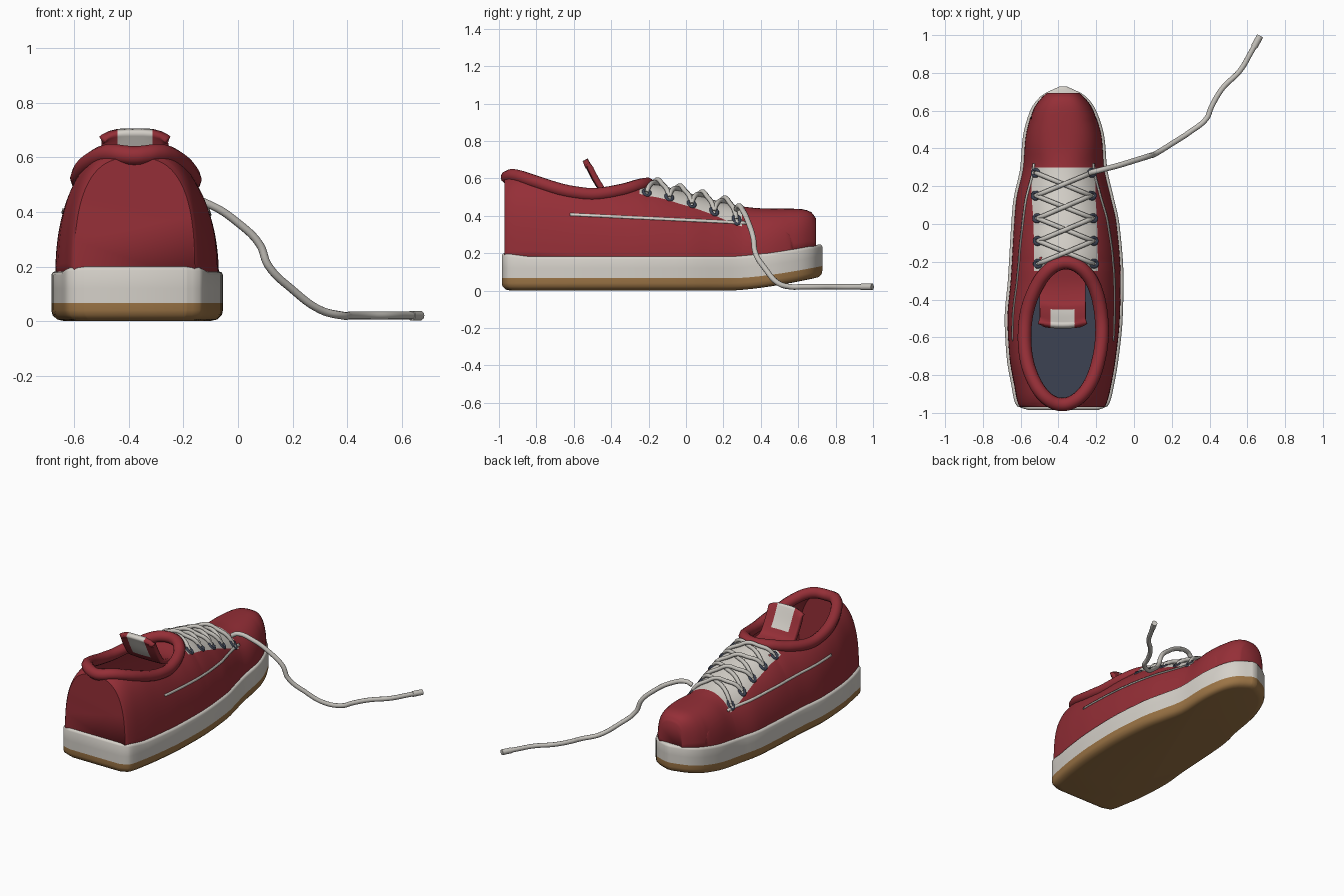
import bpy, bmesh, math

if "Cube" in bpy.data.objects:
    bpy.data.objects.remove(bpy.data.objects["Cube"])

COLORS = {
    "red canvas": (0.30, 0.028, 0.038), "white rubber": (0.66, 0.63, 0.58),
    "lace grey": (0.56, 0.54, 0.50), "tan gum": (0.33, 0.175, 0.06),
    "navy": (0.045, 0.055, 0.085),
}
MATS = {}
for mname, rgb in COLORS.items():
    MATS[mname] = bpy.data.materials.new(mname)
    MATS[mname].diffuse_color = (*rgb, 1)


def curve_fn(pts):
    """Smooth interpolation through (t, value) pairs without overshoot."""
    xs, vs = [p[0] for p in pts], [p[1] for p in pts]
    d = [(vs[i + 1] - vs[i]) / (xs[i + 1] - xs[i]) for i in range(len(xs) - 1)]
    m = [d[0]] + [2 * a * b / (a + b) if a * b > 0 else 0 for a, b in zip(d, d[1:])] + [d[-1]]

    def f(x):
        x = min(max(x, xs[0]), xs[-1])
        i = max(k for k in range(len(d)) if x >= xs[k])
        h = xs[i + 1] - xs[i]
        t = (x - xs[i]) / h
        return ((2*t**3 - 3*t*t + 1) * vs[i] + (t**3 - 2*t*t + t) * h * m[i]
                + (3*t*t - 2*t**3) * vs[i + 1] + (t**3 - t*t) * h * m[i + 1])
    return f


# Plan outline of the sole, left and right edges along y
left = curve_fn([(-.985, -.56), (-.96, -.625), (-.85, -.65), (-.7, -.675), (-.5, -.685), (-.3, -.668),
                 (0, -.65), (.12, -.64), (.3, -.602), (.45, -.59), (.6, -.55), (.68, -.49), (.73, -.39)])
right = curve_fn([(-.985, -.19), (-.96, -.135), (-.85, -.105), (-.7, -.08), (-.5, -.06), (-.3, -.055),
                  (0, -.077), (.15, -.11), (.3, -.143), (.45, -.155), (.6, -.2), (.68, -.26), (.73, -.36)])
# Height of the upper along the centre line and collar edge
height = curve_fn([(-.97, .595), (-.93, .61), (-.8, .575), (-.65, .53), (-.5, .51), (-.35, .53), (-.2, .565),
                   (0, .52), (.3, .445), (.4, .435), (.6, .432), (.66, .42), (.69, .385)])
boxiness = curve_fn([(-.97, 2.8), (-.5, 2.5), (-.2, 2.2), (.3, 2.1), (.42, 2.5), (.7, 3.0)])
CY, AX, AY = -.58, .205, .375        # collar opening ellipse


def spring(y):
    return .066 * (max(0, y - .25) / .48) ** 1.5


def mid(y):
    return (left(y) + right(y)) / 2


def half(y):
    return (right(y) - left(y)) / 2 - .02


def base(y):
    return .15 + spring(y)


def edge(y):
    return AX * math.sqrt(max(0, 1 - ((y - CY) / AY) ** 2))


def rise(y, x):
    """Relative height of the cross-section at offset x from the middle."""
    n = boxiness(y)
    return max(0, 1 - min(1, abs(x) / half(y)) ** n) ** (1 / n)


def top_z(y, x):
    return base(y) + (height(y) - base(y)) * rise(y, x) / rise(y, edge(y))


def side_x(y, z):
    n = boxiness(y)
    s = (z - base(y)) / (height(y) - base(y)) * rise(y, edge(y))
    return half(y) * max(0, 1 - s ** n) ** (1 / n)


def finish(name, bm, mats, angle=40):
    bmesh.ops.remove_doubles(bm, verts=bm.verts, dist=.0002)
    bmesh.ops.recalc_face_normals(bm, faces=bm.faces)
    me = bpy.data.meshes.new(name)
    bm.to_mesh(me)
    bm.free()
    ob = bpy.data.objects.new(name, me)
    bpy.context.collection.objects.link(ob)
    for m in mats:
        me.materials.append(MATS[m])
    bpy.ops.object.select_all(action='DESELECT')
    ob.select_set(True)
    bpy.context.view_layer.objects.active = ob
    bpy.ops.object.shade_smooth_by_angle(angle=math.radians(angle))
    return ob


def solidify(ob, t):
    m = ob.modifiers.new("thickness", 'SOLIDIFY')
    m.thickness, m.offset = t, 0


def grid(bm, rows, mat_rule=lambda i, j: 0):
    vs = [[bm.verts.new(p) for p in r] for r in rows]
    for i in range(len(vs) - 1):
        for j in range(len(vs[i]) - 1):
            f = bm.faces.new((vs[i][j], vs[i][j+1], vs[i+1][j+1], vs[i+1][j]))
            f.material_index = mat_rule(i, j)
    return vs


def tube(name, pts, r, mat, cyclic=False):
    cu = bpy.data.curves.new(name, 'CURVE')
    cu.dimensions, cu.bevel_depth, cu.bevel_resolution = '3D', r, 3
    cu.resolution_u, cu.use_fill_caps = 6, True
    sp = cu.splines.new('BEZIER')
    sp.bezier_points.add(len(pts) - 1)
    for b, p in zip(sp.bezier_points, pts):
        b.co = p
        b.handle_left_type = b.handle_right_type = 'AUTO'
    sp.use_cyclic_u = cyclic
    cu.materials.append(MATS[mat])
    bpy.context.collection.objects.link(bpy.data.objects.new(name, cu))


# Sole layers: stacked outline rings (z, inset)
ys = [-.128 - .857 * math.cos(math.pi * i / 44) for i in range(45)]
outline = [(left(y), y) for y in ys] + [(right(y), y) for y in reversed(ys)]


def sole(name, rings, mat):
    bm = bmesh.new()
    rows = []
    for z, d in rings:
        row = []
        for x, y in outline:
            heel = .018 * max(0, (-.85 - y) / .135) if z > .15 else 0
            row.append((-.37 + (x + .37) * (1 - d / .3), -.128 + (y + .128) * (1 - d / .86),
                        z + heel + spring(y)))
        rows.append(row + row[:1])
    vs = grid(bm, rows)
    bm.faces.new(vs[0][:-1])
    bm.faces.new(vs[-1][:-1])
    finish(name, bm, [mat], 50)


sole("outsole", [(0, .045), (.006, .02), (.022, .004), (.04, 0), (.066, 0)], "tan gum")
sole("midsole", [(.066, 0), (.12, 0), (.168, 0), (.178, .004), (.182, .012)], "white rubber")

# Upper: cross-sections along the shoe, split open around the collar
K, N = 16, 26
rows_y = sorted({round(-.965 + 1.655 * i / 72, 4) for i in range(73)}
                | {-.956, -.953, -.949, -.945, -.207, -.209, -.212, -.218, -.25, .3, .675, .684})
sides = {-1: [], 1: []}
for y in rows_y:
    n, w, e = boxiness(y), half(y), edge(y)
    te = math.acos(min(1, e / w) ** (n / 2))
    tk = min(math.acos(min(1, .165 / w) ** (n / 2)), te)
    ts = [tk * j / K for j in range(K)] + [tk + (te - tk) * j / (N - K) for j in range(N - K + 1)]
    for s in sides:
        sides[s].append([(mid(y) + s * w * max(0, math.cos(t)) ** (2 / n), y,
                          top_z(y, w * max(0, math.cos(t)) ** (2 / n))) for t in ts])
bm = bmesh.new()
panel = lambda i, j: int(j >= K and -.251 < rows_y[i] < .299)
vl, vr = grid(bm, sides[-1], panel), grid(bm, sides[1], panel)
for i in (0, -1):                     # heel and toe walls
    bm.faces.new(vl[i] + vr[i][-2::-1])
solidify(finish("upper", bm, ["red canvas", "white rubber"], 50), .01)

# Padded collar
ring = []
for i in range(32):
    a = 2 * math.pi * i / 32
    y = CY + AY * math.sin(a)
    ring.append((mid(y) + AX * math.cos(a), y, height(y) + .004))
tube("collar", ring, .036, "red canvas", True)

# Insole
bm = bmesh.new()
bm.faces.new([bm.verts.new((-.37 + .25 * math.cos(a), -.51 + .43 * math.sin(a), .24))
              for a in (2 * math.pi * i / 40 for i in range(40))])
finish("insole", bm, ["navy"])

# Tongue with a pale patch near its tip
ty = curve_fn([(0, -.18), (.3, -.33), (.5, -.425), (.65, -.472), (1, -.54)])
tz = curve_fn([(0, .52), (.3, .5), (.5, .515), (.65, .57), (1, .70)])
xs = [-.122, -.115, -.095, -.064, -.03, 0, .03, .064, .095, .115, .122]
rows = []
for i in range(25):
    t = i / 24
    rows.append([(-.378 + x, ty(t) + .5 * x * x, tz(t) - (.035 * (abs(x) / .122) ** 4 if t > .9 else 0)
                  * (t - .9) / .1) for x in xs])
bm = bmesh.new()
grid(bm, rows, lambda i, j: int(i >= 15 and 3 <= j <= 6))
solidify(finish("tongue", bm, ["red canvas", "white rubber"], 60), .03)

# Thin side stripes following the upper
for s, label in ((-1, "left"), (1, "right")):
    rows = []
    for i in range(41):
        y = -.62 + .94 * i / 40
        zc = .405 - .045 * i / 40
        rows.append([(mid(y) + s * (side_x(y, z) + .008), y, z + .002)
                     for z in (zc - .007, zc, zc + .007)])
    bm = bmesh.new()
    grid(bm, rows)
    solidify(finish(label + "_stripe", bm, ["white rubber"]), .004)

# Eyelets and crossed laces
eyelets = [.27, .15, .03, -.09, -.21]
for s in (-1, 1):
    for y in eyelets:
        hole = []
        for k in range(8):
            a = math.pi * k / 4
            dx, yy = s * .148 + .017 * math.cos(a), y + .017 * math.sin(a)
            hole.append((mid(y) + dx, yy, top_z(yy, dx) + .006))
        tube("eyelet", hole, .009, "navy", True)
    for y0, y1 in zip(eyelets, eyelets[1:]):
        pts = []
        for f, lift in ((0, .004), (.1, .02), (.3, .02), (.5, .022 + .011 * s), (.7, .02), (.9, .02), (1, .004)):
            y, dx = y0 + (y1 - y0) * f, s * .145 * (1 - 2 * f)
            pts.append((mid(y) + dx, y, top_z(y, dx) + lift))
        tube("crossed_lace", pts, .0125, "lace grey")

# Loose lace end trailing to the ground
trail = [(-.235, .27, .435), (-.2, .28, .452), (-.1, .305, .425), (0, .335, .36), (.08, .36, .28),
         (.11, .37, .205), (.2, .425, .115), (.3, .49, .042), (.385, .56, .02), (.41, .62, .02),
         (.47, .72, .02), (.56, .81, .02), (.62, .91, .02), (.665, .99, .02)]
tube("loose_lace", trail, .0145, "lace grey")
tube("lace_tip", [(.636, .938, .02), (.668, .996, .02)], .018, "lace grey")

for m in bpy.data.materials:
    if m.users and not m.is_grease_pencil:
        m.use_nodes = True
        m.node_tree.nodes["Principled BSDF"].inputs["Base Color"].default_value = m.diffuse_color
